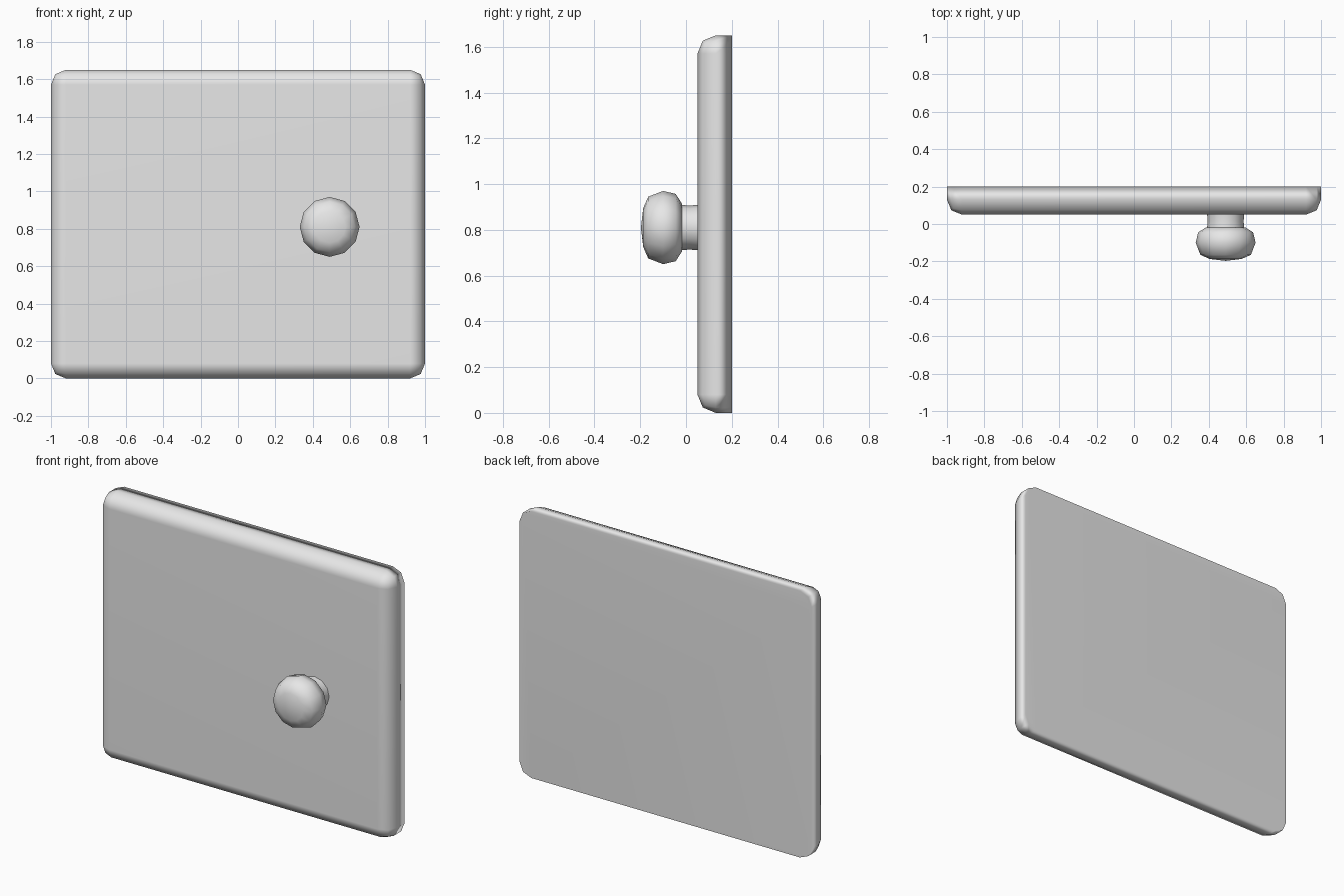
import bpy, bmesh, math
from mathutils import Matrix, Vector

default = bpy.data.objects.get("Cube")
if default:
    bpy.data.objects.remove(default, do_unlink=True)

grey = bpy.data.materials.new("light_grey")
grey.use_nodes = True
colour = (0.8, 0.8, 0.8, 1)
grey.diffuse_color = colour
grey.node_tree.nodes["Principled BSDF"].inputs["Base Color"].default_value = colour


def finish(name, bm):
    bmesh.ops.recalc_face_normals(bm, faces=bm.faces)
    for face in bm.faces:
        face.smooth = True
    mesh = bpy.data.meshes.new(name)
    bm.to_mesh(mesh)
    bm.free()
    mesh.materials.append(grey)
    obj = bpy.data.objects.new(name, mesh)
    bpy.context.collection.objects.link(obj)
    return obj


def lathe(name, profile, centre, sides=12):
    """Turn (radius, y) points around an axis along y."""
    bm = bmesh.new()
    points = [bm.verts.new((r, y, 0)) for r, y in profile]
    edges = [bm.edges.new(pair) for pair in zip(points, points[1:])]
    bmesh.ops.spin(bm, geom=points + edges, cent=(0, 0, 0), axis=(0, 1, 0),
                   angle=math.tau, steps=sides, use_duplicate=False)
    bmesh.ops.remove_doubles(bm, verts=bm.verts, dist=0.0005)
    bmesh.ops.translate(bm, verts=bm.verts, vec=centre)
    return finish(name, bm)


# Door panel: rounded at the corners and front rim, sharp at the back
width, depth, height, back = 2.0, 0.15, 1.65, 0.2
bm = bmesh.new()
bmesh.ops.create_cube(bm, size=1)
bmesh.ops.transform(bm, verts=bm.verts,
                    matrix=Matrix.Translation((0, back - depth / 2, height / 2))
                    @ Matrix.Diagonal((width, depth, height, 1)))
rim = [e for e in bm.edges if min(v.co.y for v in e.verts) < back - depth / 2]
bmesh.ops.bevel(bm, geom=rim, offset=0.08, segments=2, profile=0.5,
                affect='EDGES', clamp_overlap=True)
panel = finish("door_panel", bm)
panel.modifiers.new("face_weighted_normals", 'WEIGHTED_NORMAL')

# Knob and its stem
centre = Vector((0.49, 0, 0.81))
lathe("knob", [(0, -0.197), (0.085, -0.187), (0.135, -0.165), (0.16, -0.1),
               (0.147, -0.045), (0.105, -0.018), (0, -0.018)], centre)
lathe("knob_stem", [(0.1, -0.03), (0.096, 0.015), (0.1, 0.06)], centre)
